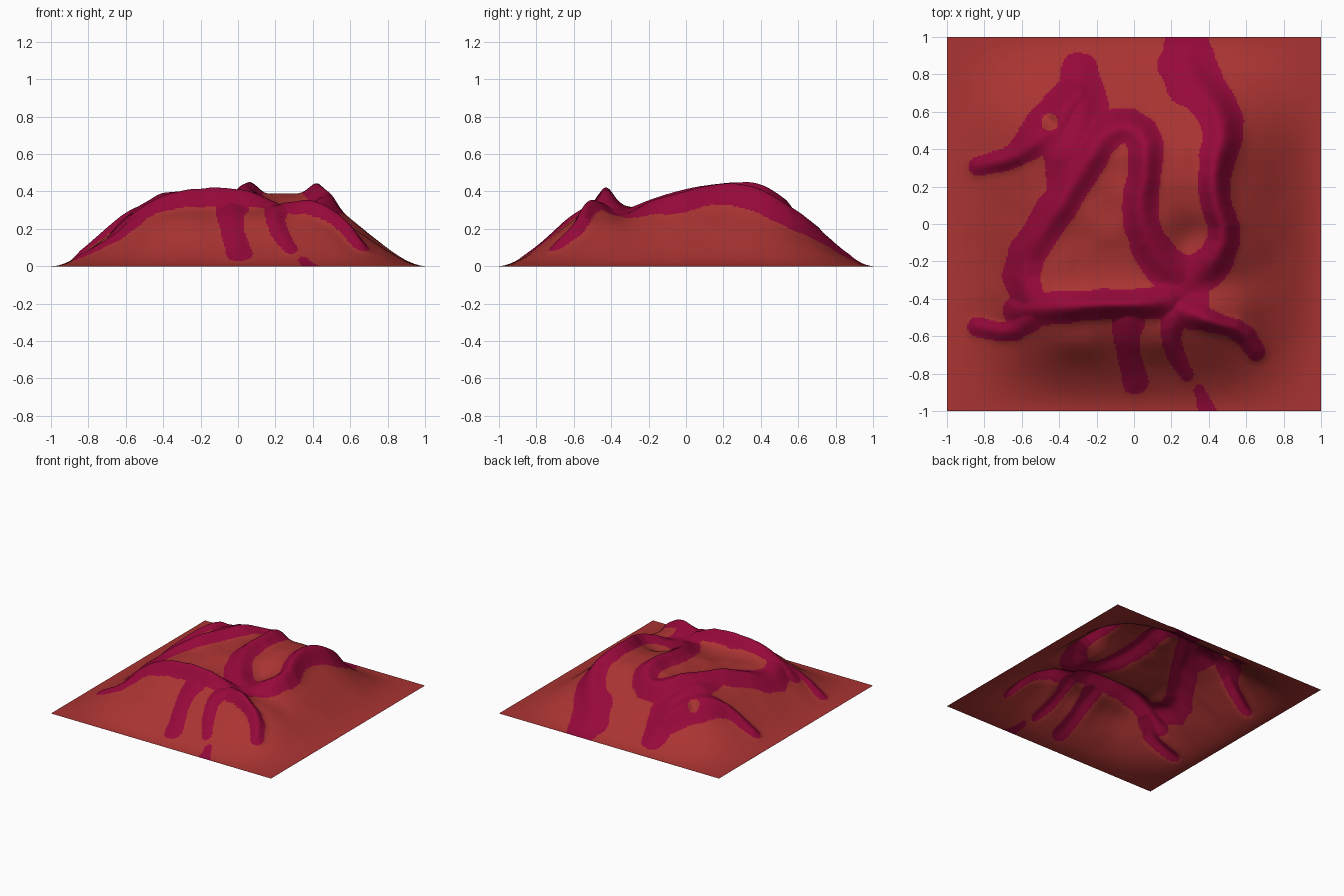
import bpy, bmesh, math
from mathutils import Vector, noise

N = 240  # grid cells per side


def material(name, rgb):
    m = bpy.data.materials.new(name)
    m.diffuse_color = (*rgb, 1)
    return m


rock = material("red rock", (0.40, 0.034, 0.032))
vein = material("crimson ridge", (0.305, 0.0025, 0.042))

# Ridge paths: x, y, half width of the colour band, extra height
arch = [(-0.55, -0.46, .09, .03), (-0.62, -0.22, .10, .04), (-0.45, 0.03, .10, .06), (-0.27, 0.30, .10, .055),
        (-0.17, 0.48, .10, .05), (-0.05, 0.54, .09, .055), (0.06, 0.47, .10, .07), (0.06, 0.28, .09, .08),
        (0.03, 0.12, .095, .07), (0.05, -0.05, .10, .05), (0.15, -0.22, .11, .03), (0.27, -0.30, .12, .02)]
east = [(0.27, -0.32, .12, .02), (0.42, -0.22, .10, .04), (0.50, -0.06, .08, .07), (0.43, 0.13, .085, .08),
        (0.43, 0.30, .09, .085), (0.49, 0.50, .11, .07), (0.42, 0.66, .12, .05), (0.29, 0.80, .17, .03),
        (0.27, 1.00, .11, .0)]
south = [(-0.62, -0.46, .08, .03), (-0.4, -0.45, .09, .06), (-0.2, -0.43, .08, .10), (0.0, -0.43, .08, .09),
         (0.15, -0.42, .09, .05), (0.28, -0.36, .13, .01)]
northwest = [(-0.29, 0.82, .10, .02), (-0.27, 0.66, .14, .04), (-0.32, 0.42, .16, .02), (-0.38, 0.2, .09, .01)]
west_arm = [(-0.30, 0.70, .11, .05), (-0.43, 0.56, .13, .05), (-0.56, 0.43, .09, .06), (-0.65, 0.35, .06, .06),
            (-0.83, 0.31, .055, .03)]
spur_west = [(-0.56, -0.50, .08, .03), (-0.66, -0.59, .05, .03), (-0.84, -0.55, .05, .02)]
spur_front = [(-0.03, -0.48, .10, .03), (-0.04, -0.66, .06, .02), (0.01, -0.84, .07, .01)]
spur_mid = [(0.28, -0.42, .13, .02), (0.20, -0.53, .06, .03), (0.20, -0.66, .05, .02), (0.28, -0.80, .04, .01)]
spur_east = [(0.27, -0.46, .10, .04), (0.43, -0.53, .05, .075), (0.58, -0.57, .06, .06), (0.65, -0.68, .05, .04)]
patch = [(0.35, -0.89, .03, 0), (0.39, -1.0, .05, 0)]
paths = [arch, east, south, northwest, west_arm, spur_west, spur_front, spur_mid, spur_east, patch]


def rounded(p):
    """One corner-cutting pass keeps the bends soft."""
    out = [p[0]]
    for a, b in zip(p, p[1:]):
        out += [tuple(u + k * (v - u) for u, v in zip(a, b)) for k in (0.25, 0.75)]
    return out + [p[-1]]


segments = [(a, b) for p in map(rounded, paths) for a, b in zip(p, p[1:])]


def ridge(x, y):
    """Largest lift and nearest relative band distance over all ridge paths."""
    lift, near = 0.0, 9.0
    for a, b in segments:
        if abs(x - a[0]) > 0.4 or abs(y - a[1]) > 0.4:
            continue
        dx, dy = b[0] - a[0], b[1] - a[1]
        t = ((x - a[0]) * dx + (y - a[1]) * dy) / (dx * dx + dy * dy)
        t = min(1, max(0, t))
        d = math.hypot(x - a[0] - t * dx, y - a[1] - t * dy)
        w = a[2] + t * (b[2] - a[2])
        near = min(near, d / w)
        s = 0.40 * min(w, 0.10) + 0.01
        lift = max(lift, (a[3] + t * (b[3] - a[3])) * math.exp(-0.5 * (d / s) ** 2))
    return lift, near


def fall(t):
    s = min(1, max(0, (1 - abs(t)) / 0.67))
    return s * s * (3 - 2 * s)


# Broad swells and hollows: x, y, radius x, radius y, height
swells = [(-0.1, -0.26, 0.45, 0.20, -0.055),   # inner basin
          (-0.40, 0.10, 0.35, 0.45, -0.035),   # low western plateau
          (0.30, -0.08, 0.12, 0.13, -0.07),    # hollow in the bend
          (0.35, -0.33, 0.20, 0.14, -0.09),    # saddle
          (0.62, -0.30, 0.16, 0.18, -0.02),    # eastern dip
          (-0.45, 0.545, 0.04, 0.04, -0.05),   # small pit
          (0.24, 0.32, 0.12, 0.20, 0.015),     # northern rise
          (-0.3, -0.64, 0.17, 0.09, 0.025),    # front shoulders
          (0.10, -0.64, 0.09, 0.09, 0.02)]


def height(x, y):
    edge = fall(x) * fall(y)
    z = 0.375 * edge
    for cx, cy, rx, ry, h in swells:
        z += h * math.exp(-((x - cx) / rx) ** 2 - ((y - cy) / ry) ** 2)
    z += 0.008 * noise.noise(Vector((x * 7, y * 7, 1))) * edge
    rim = min(1, (1 - max(abs(x), abs(y))) / 0.12)
    # a gentle skirt keeps the outer slope from flattening too early
    skirt = 0.10 * max(0, 1 - abs(x)) * max(0, 1 - abs(y)) * (1 - edge)
    return max(0, z + skirt + ridge(x, y)[0] * rim)


def is_vein(x, y):
    wobble = 0.12 * noise.noise(Vector((x * 9, y * 9, 4)))
    pit = math.hypot(x + 0.45, y - 0.545) < 0.045
    return ridge(x, y)[1] + wobble < 1 and not pit


# Terrain sheet: a grid raised by the height rule
bm = bmesh.new()
bmesh.ops.create_grid(bm, x_segments=N, y_segments=N, size=1)
for v in bm.verts:
    v.co.z = height(v.co.x, v.co.y)
for f in bm.faces:
    c = f.calc_center_median()
    f.material_index = int(is_vein(c.x, c.y))
    f.smooth = True
me = bpy.data.meshes.new("terrain")
bm.to_mesh(me)
bm.free()
me.materials.append(rock)
me.materials.append(vein)
terrain = bpy.data.objects.new("terrain", me)
bpy.context.collection.objects.link(terrain)
